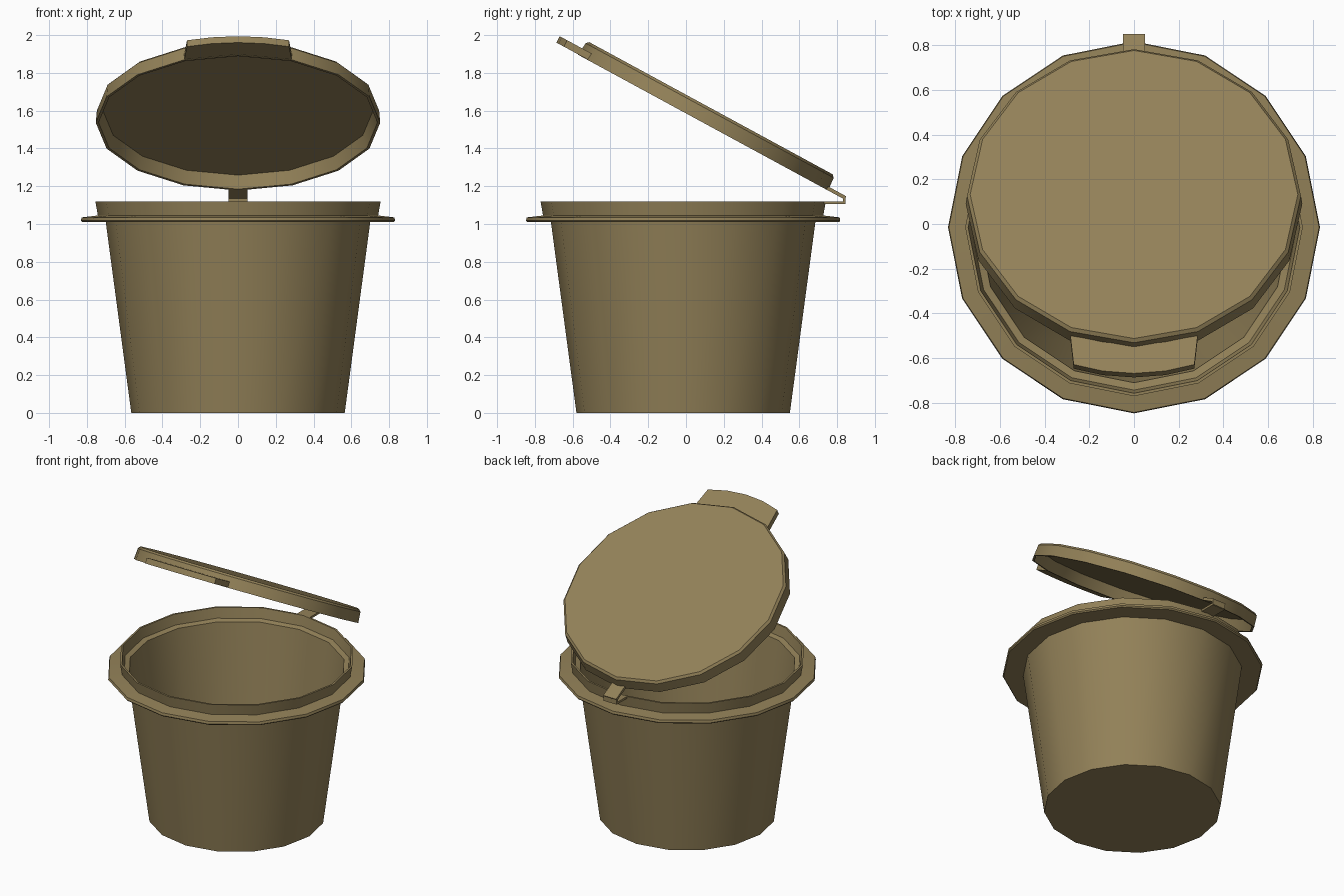
import bpy, bmesh, math
from mathutils import Matrix, Vector

SIDES = 16
CUP_Y = -0.015
LID_TILT = math.radians(-28.5)
LID_CENTRE = Vector((0, 0.132, 1.613))

if "Cube" in bpy.data.objects:
    bpy.data.objects.remove(bpy.data.objects["Cube"], do_unlink=True)

olive = bpy.data.materials.new("olive_tan")
olive.use_nodes = True
colour = (0.29, 0.22, 0.098, 1)
olive.diffuse_color = colour
olive.node_tree.nodes["Principled BSDF"].inputs["Base Color"].default_value = colour


def finish(bm, name, matrix):
    """Turn a bmesh into a smooth object with sharp edges kept."""
    bmesh.ops.recalc_face_normals(bm, faces=bm.faces)
    mesh = bpy.data.meshes.new(name)
    bm.to_mesh(mesh)
    bm.free()
    mesh.materials.append(olive)
    obj = bpy.data.objects.new(name, mesh)
    obj.matrix_world = matrix
    bpy.context.collection.objects.link(obj)
    bpy.ops.object.select_all(action="DESELECT")
    obj.select_set(True)
    bpy.context.view_layer.objects.active = obj
    bpy.ops.object.shade_smooth_by_angle(angle=math.radians(35))
    return obj


def lathe(name, profile, matrix):
    """Revolve (radius, height) points and cap both ends."""
    bm = bmesh.new()
    rings = []
    for r, z in profile:
        angles = [math.tau * i / SIDES for i in range(SIDES)]
        rings.append([bm.verts.new((r * math.cos(a), r * math.sin(a), z)) for a in angles])
    for low, high in zip(rings, rings[1:]):
        for i in range(SIDES):
            j = (i + 1) % SIDES
            bm.faces.new((low[i], low[j], high[j], high[i]))
    bm.faces.new(rings[0])
    bm.faces.new(rings[-1])
    return finish(bm, name, matrix)


def plate(name, outline, bottom, top, matrix):
    """Extrude a flat (x, y) outline between two heights."""
    bm = bmesh.new()
    face = bm.faces.new([bm.verts.new((x, y, bottom)) for x, y in outline])
    extruded = bmesh.ops.extrude_face_region(bm, geom=[face])
    moved = [v for v in extruded["geom"] if isinstance(v, bmesh.types.BMVert)]
    bmesh.ops.translate(bm, verts=moved, vec=(0, 0, top - bottom))
    return finish(bm, name, matrix)


def strip(half_width, start, end):
    return [(-half_width, start), (half_width, start), (half_width, end), (-half_width, end)]


cup_frame = Matrix.Translation((0, CUP_Y, 0))
lid_frame = Matrix.Translation(LID_CENTRE) @ Matrix.Rotation(LID_TILT, 4, "X")

# Tapered cup: outer wall, flange, raised lip, inner ledge, inner wall, floor
lathe("cup", [
    (0.565, 0), (0.70, 1.01),
    (0.825, 1.01), (0.832, 1.018), (0.828, 1.035), (0.742, 1.045),
    (0.755, 1.12), (0.742, 1.12), (0.728, 1.05),
    (0.695, 1.04), (0.55, 0.02),
], cup_frame)

# Open lid: thin shell with a downturned rim
lathe("lid", [
    (0.733, 0), (0.747, -0.014), (0.753, -0.087),
    (0.738, -0.087), (0.715, -0.015),
], lid_frame)

# Curved finger tab on the front of the lid
tab_side = [(0.285, -0.69), (0.27, -0.84), (0.14, -0.873)]
tab_outline = tab_side + [(0, -0.885)] + [(-x, y) for x, y in reversed(tab_side)]
tab_outline += [(-0.14, -0.725), (0, -0.74), (0.14, -0.725)]
plate("finger_tab", tab_outline, -0.085, -0.047, lid_frame)

# Folded strap hinge: one half on the lid, one on the cup lip
plate("hinge_lid_strap", strip(0.05, 0.735, 0.853), -0.087, -0.068, lid_frame)
plate("hinge_cup_strap", strip(0.05, 0.73, 0.84), 1.105, 1.12, Matrix.Identity(4))
plate("hinge_fold", strip(0.05, 0.832, 0.845), 1.107, 1.138, Matrix.Identity(4))
